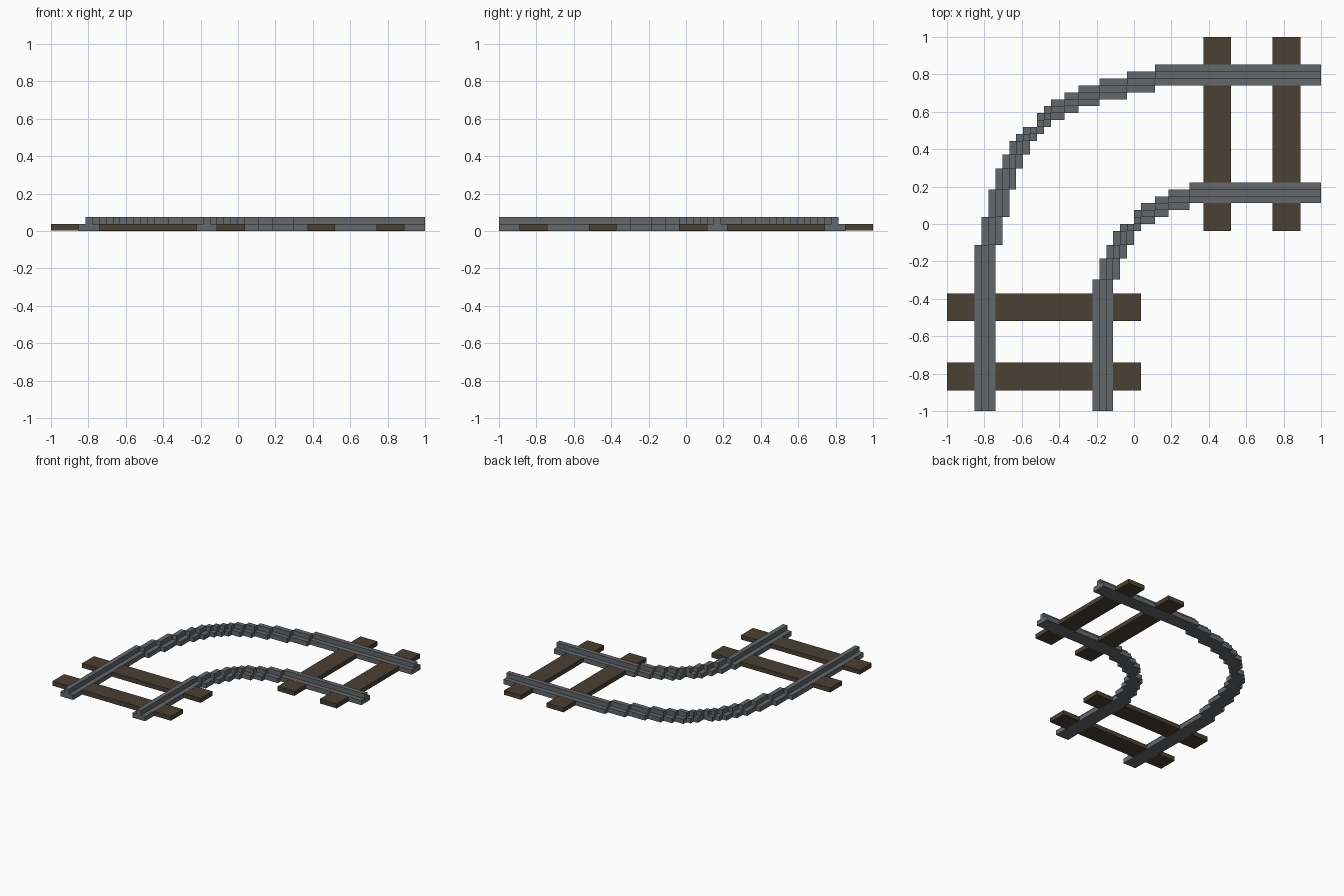
import bpy
import bmesh
from mathutils import Vector

U = 2 / 54       # one modelling block
GAP = 0.03       # sleepers sit this fraction of a block inside the rail foot

if "Cube" in bpy.data.objects:
    bpy.data.objects.remove(bpy.data.objects["Cube"], do_unlink=True)


def make_material(name, color):
    mat = bpy.data.materials.new(name)
    mat.use_nodes = True
    mat.diffuse_color = color
    mat.node_tree.nodes["Principled BSDF"].inputs["Base Color"].default_value = color
    return mat


steel = make_material("steel grey", (0.125, 0.14, 0.15, 1))
wood = make_material("dark wood", (0.07, 0.052, 0.033, 1))


def add_box(bm, x0, x1, y0, y1, z0, z1, mirrored=False):
    """Add a box in block units, optionally mirrored across the curve's diagonal."""
    if mirrored:
        x0, x1, y0, y1 = -y1, -y0, -x1, -x0
    low, high = Vector((x0, y0, z0)) * U, Vector((x1, y1, z1)) * U
    verts = bmesh.ops.create_cube(bm, size=1)["verts"]
    bmesh.ops.scale(bm, vec=high - low, verts=verts)
    bmesh.ops.translate(bm, vec=(low + high) / 2, verts=verts)


def finish(bm, name, mat):
    mesh = bpy.data.meshes.new(name)
    bm.to_mesh(mesh)
    bm.free()
    mesh.materials.append(mat)
    obj = bpy.data.objects.new(name, mesh)
    bpy.context.collection.objects.link(obj)


def make_rail(name, breaks, top):
    """Stepped half rail plus its mirror; each run drops one block in y."""
    bm = bmesh.new()
    for step, (end, start) in enumerate(zip(breaks, breaks[1:])):
        y = top - step
        for mirrored in (False, True):
            add_box(bm, start, end, y - 3, y, 0, 1, mirrored)      # foot
            add_box(bm, start, end, y - 2, y - 1, 1, 2, mirrored)  # head
    finish(bm, name, steel)


# Rails
make_rail("outer_rail", [27, 3, -1, -5, -8, -10, -12, -13, -14], 23)
make_rail("inner_rail", [27, 8, 5, 3, 1, 0], 6)

# Sleepers under both straight ends
for side, mirrored in (("back", False), ("front", True)):
    for place, x in (("inner", 10), ("end", 20)):
        bm = bmesh.new()
        add_box(bm, x, x + 4, -1, 27, GAP, 1 - GAP, mirrored)
        finish(bm, f"{side}_{place}_sleeper", wood)
